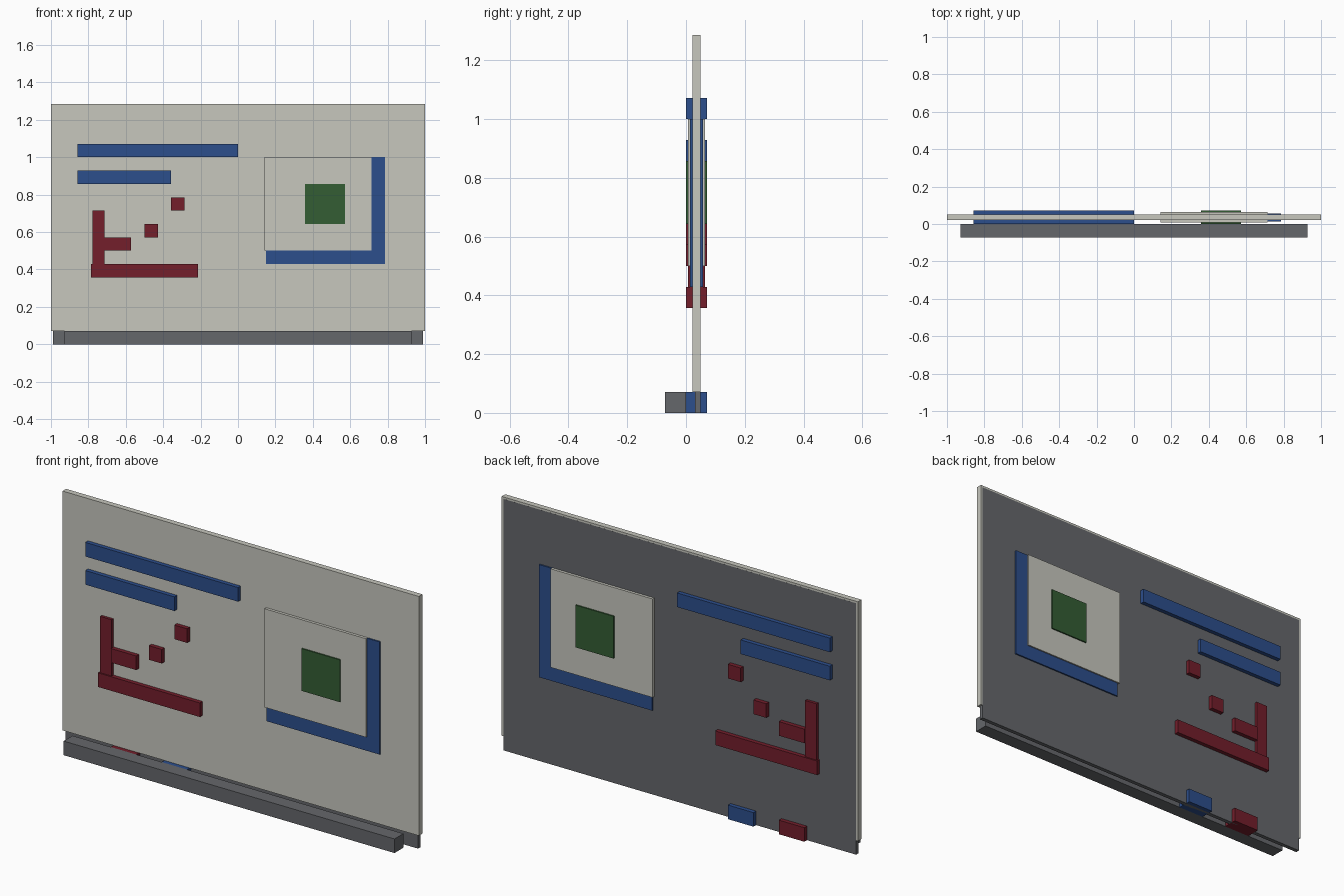
import bpy

if "Cube" in bpy.data.objects:
    bpy.data.objects.remove(bpy.data.objects["Cube"])

U = 1 / 14          # the model sits on a grid of 14 steps per unit
MID = U / 2         # depth centre of the board and its markings


def material(name, rgb):
    lin = [((c / 255 + 0.055) / 1.055) ** 2.4 for c in rgb]
    m = bpy.data.materials.new(name)
    m.diffuse_color = (*lin, 1)
    m.use_nodes = True
    m.node_tree.nodes["Principled BSDF"].inputs["Base Color"].default_value = m.diffuse_color
    return m


WHITE = material("board white", (199, 199, 190))
GRAY = material("frame gray", (101, 103, 107))
RED = material("marker red", (115, 30, 43))
BLUE = material("marker blue", (44, 78, 140))
GREEN = material("drawing green", (52, 93, 52))


def box(name, mat, x, y, z):
    """Box from (min, max) ranges on each axis."""
    bpy.ops.mesh.primitive_cube_add(size=1)
    ob = bpy.context.object
    ob.name = ob.data.name = name
    for v in ob.data.vertices:
        v.co = [r[0] if c < 0 else r[1] for c, r in zip(v.co, (x, y, z))]
    ob.data.materials.append(mat)
    return ob


def mark(name, mat, x0, x1, z0, z1, inset=0.0):
    """Marking that passes through the board, placed in grid steps."""
    half = MID - inset
    box(name, mat, (x0 * U, x1 * U), (MID - half, MID + half), (z0 * U, z1 * U))


# Board, backing and tray
box("board", WHITE, (-1, 1), (0.0214, 0.05), (U, 18 * U))
box("backing", GRAY, (-0.99, 0.99), (0.03, 0.0502), (0, 18 * U - 0.01))
box("tray", GRAY, (-13 * U, 13 * U), (-U, 0), (0, U))

# Pens resting behind the tray
mark("red_pen", RED, -10, -8, 0, 1)
mark("blue_pen", BLUE, -6, -4, 0, 1)

# Heading lines
mark("heading_line_long", BLUE, -12, 0, 14, 15)
mark("heading_line_short", BLUE, -12, -5, 12, 13)

# Red chart
mark("chart_base", RED, -11, -3, 5, 6)
mark("chart_axis", RED, -10.9, -10, 6, 10, 0.007)
mark("chart_stub", RED, -10, -8, 7, 8)
mark("chart_point_low", RED, -7, -6, 8, 9)
mark("chart_point_high", RED, -5, -4, 10, 11)

# Picture panel with green square and blue corner border
mark("picture_panel", WHITE, 2, 10, 7, 14, 0.007)
mark("picture_square", GREEN, 5, 8, 9, 12)
mark("border_side", BLUE, 10, 11, 6, 14, 0.014)
mark("border_bottom", BLUE, 2.1, 10, 6, 7, 0.014)
